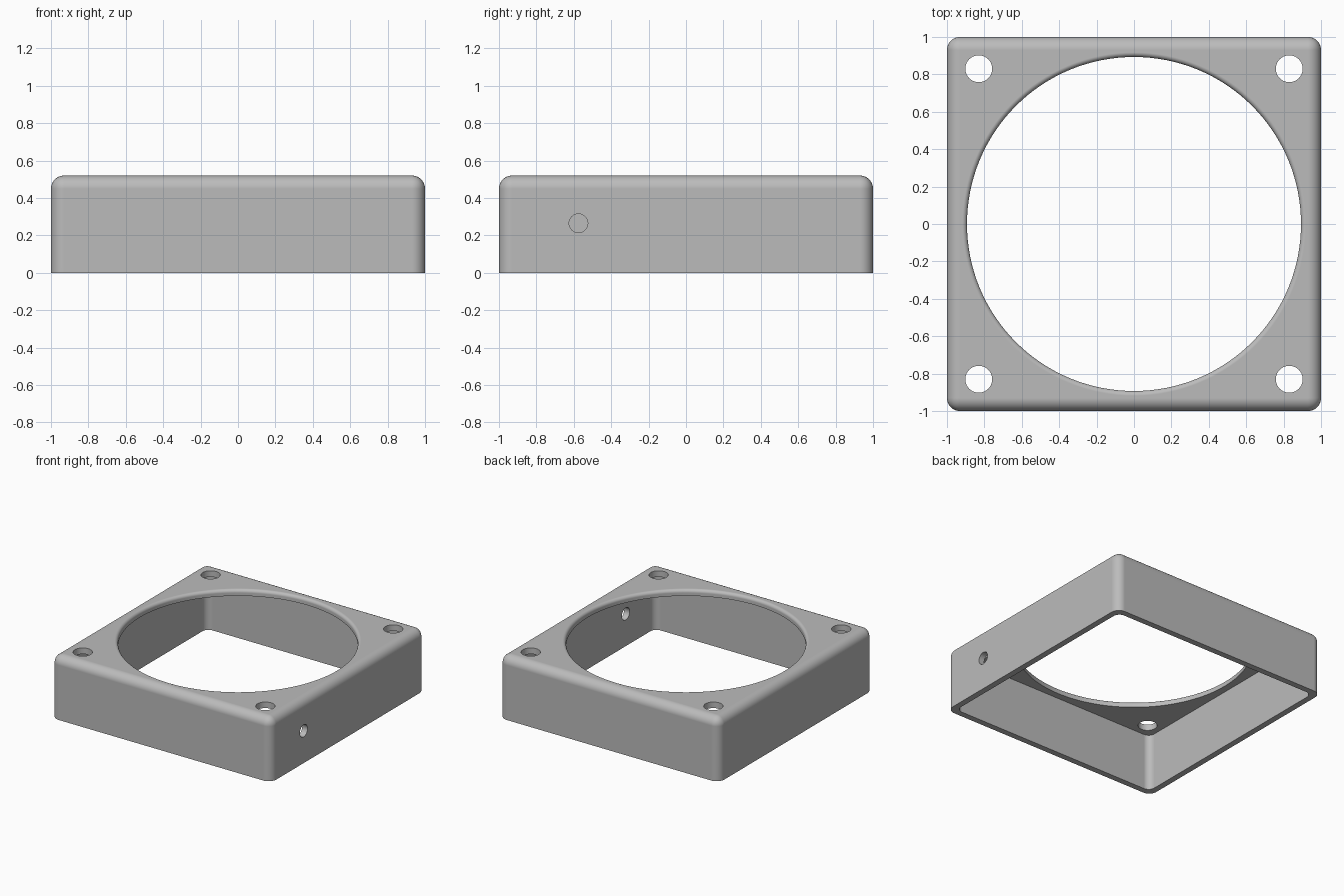
import bpy, bmesh, math
from mathutils import Matrix

cube = bpy.data.objects.get("Cube")
if cube:
    bpy.data.objects.remove(cube, do_unlink=True)

HEIGHT, WALL, ROUND = 0.52, 0.05, 0.07
HOLE_R, LIP = 0.893, 0.025

grey = bpy.data.materials.new("plain grey")
grey.use_nodes = True
grey.diffuse_color = (0.5, 0.5, 0.5, 1)
grey.node_tree.nodes["Principled BSDF"].inputs["Base Color"].default_value = (0.5, 0.5, 0.5, 1)


def make_object(name, bm):
    bmesh.ops.recalc_face_normals(bm, faces=bm.faces[:])
    mesh = bpy.data.meshes.new(name)
    bm.to_mesh(mesh)
    bm.free()
    mesh.materials.append(grey)
    obj = bpy.data.objects.new(name, mesh)
    bpy.context.collection.objects.link(obj)
    return obj


def rounded_box(name, half, bottom, top, radius, round_top):
    """Square box with rounded upright edges and, if wanted, a rounded top."""
    bm = bmesh.new()
    bmesh.ops.create_cube(bm, size=1)
    for v in bm.verts:
        v.co = (math.copysign(half, v.co.x), math.copysign(half, v.co.y),
                top if v.co.z > 0 else bottom)

    def chosen(e):
        a, b = (v.co.z for v in e.verts)
        return abs(a - b) > 0.01 or (round_top and min(a, b) > top - 0.01)
    bmesh.ops.bevel(bm, geom=[e for e in bm.edges if chosen(e)], offset=radius,
                    segments=8, profile=0.5, affect='EDGES')
    return make_object(name, bm)


def turned(name, profile, steps, matrix=Matrix()):
    """Closed solid from rings of (radius, height), placed by a matrix."""
    bm = bmesh.new()
    rings = []
    for r, z in profile:
        rings.append([bm.verts.new((r * math.cos(a), r * math.sin(a), z))
                      for a in (math.tau * i / steps for i in range(steps))])
    for low, high in zip(rings, rings[1:]):
        for i in range(steps):
            j = (i + 1) % steps
            bm.faces.new((low[i], low[j], high[j], high[i]))
    bm.faces.new(rings[0][::-1])
    bm.faces.new(rings[-1])
    bm.transform(matrix)
    return make_object(name, bm)


# Outer shell and hollow underside
shell = rounded_box("square_housing", 1, 0, HEIGHT, ROUND, True)
cutters = [rounded_box("inside_cutter", 1 - WALL, -0.2, HEIGHT - WALL, 0.055, False)]

# Large opening with a rounded upper lip
profile = [(HOLE_R, 0.3)]
for i in range(7):
    a = math.pi / 2 * i / 6
    profile.append((HOLE_R + LIP * (1 - math.cos(a)), HEIGHT - LIP * (1 - math.sin(a))))
profile.append((HOLE_R + LIP, HEIGHT + 0.1))
cutters.append(turned("opening_cutter", profile, 128))

# Corner screw holes
for sx in (-1, 1):
    for sy in (-1, 1):
        cutters.append(turned("screw_hole_cutter", [(0.072, 0.4), (0.072, 0.7)], 40,
                              Matrix.Translation((0.83 * sx, 0.83 * sy, 0))))

# Cable hole in one side wall
cutters.append(turned("cable_hole_cutter", [(0.05, 0.85), (0.05, 1.1)], 32,
                      Matrix.Translation((0, -0.575, 0.265)) @ Matrix.Rotation(math.pi / 2, 4, 'Y')))

# Cut everything out of the shell
bpy.ops.object.select_all(action='DESELECT')
bpy.context.view_layer.objects.active = shell
shell.select_set(True)
for cutter in cutters:
    mod = shell.modifiers.new("cut", 'BOOLEAN')
    mod.object = cutter
    mod.solver = 'EXACT'
    bpy.ops.object.modifier_apply(modifier=mod.name)
for cutter in cutters:
    bpy.data.objects.remove(cutter, do_unlink=True)

# Smooth rounds, flat walls
bpy.ops.object.shade_smooth_by_angle(angle=math.radians(30))
weighted = shell.modifiers.new("flat walls", 'WEIGHTED_NORMAL')
weighted.keep_sharp = True
weighted.weight = 100
